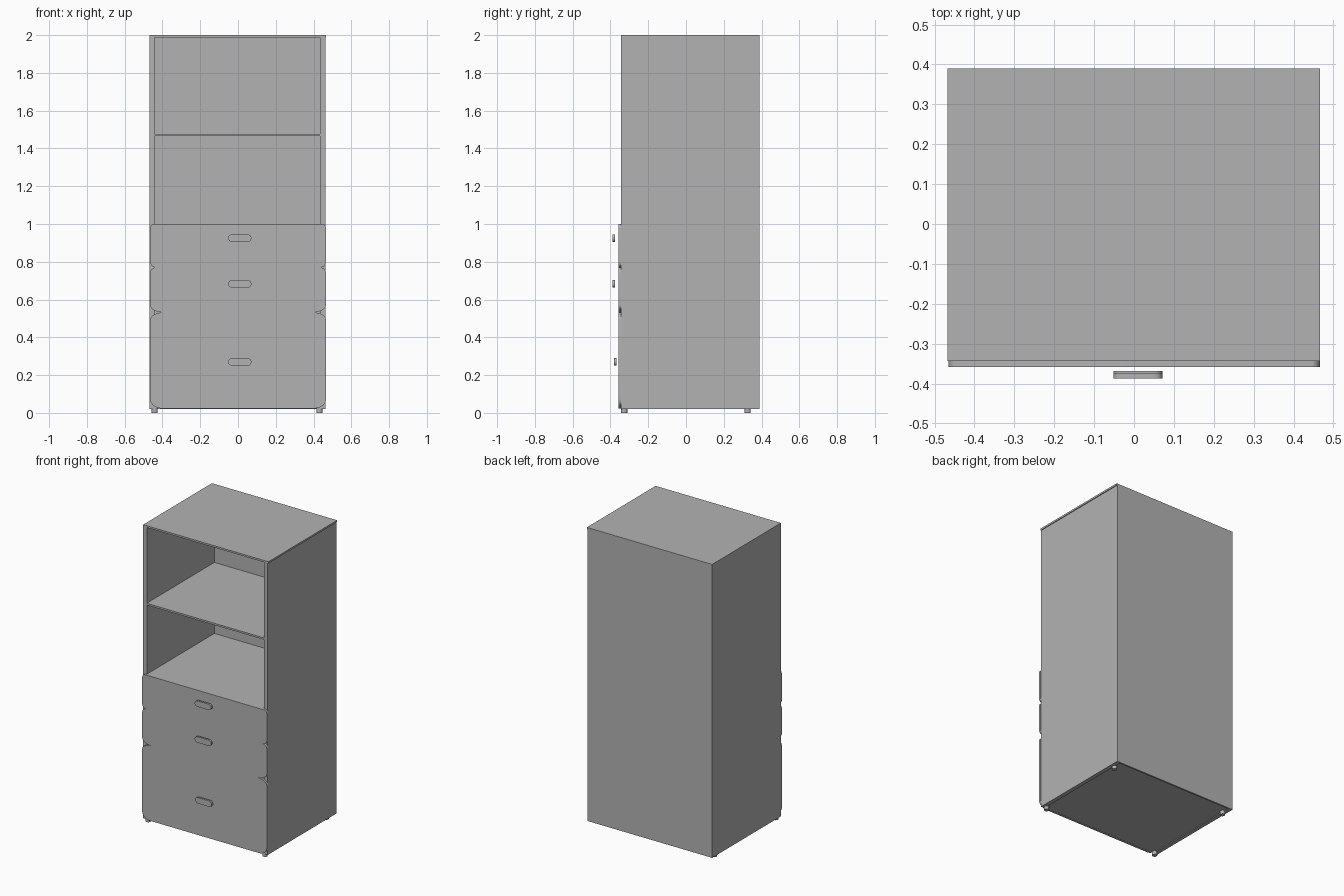
import bpy, bmesh, math

if "Cube" in bpy.data.objects:
    bpy.data.objects.remove(bpy.data.objects["Cube"])

# Single painted-metal colour
grey = bpy.data.materials.new("plain_grey")
grey.use_nodes = True
COLOUR = (0.45, 0.45, 0.45, 1)
grey.diffuse_color = COLOUR
grey.node_tree.nodes["Principled BSDF"].inputs["Base Color"].default_value = COLOUR


def finish(name, bm):
    bmesh.ops.recalc_face_normals(bm, faces=bm.faces)
    mesh = bpy.data.meshes.new(name)
    bm.to_mesh(mesh)
    bm.free()
    mesh.materials.append(grey)
    obj = bpy.data.objects.new(name, mesh)
    bpy.context.collection.objects.link(obj)
    return obj


def smooth(obj):
    bpy.ops.object.select_all(action="DESELECT")
    obj.select_set(True)
    bpy.context.view_layer.objects.active = obj
    bpy.ops.object.shade_smooth_by_angle(angle=math.radians(35))


def box(name, xs, ys, zs):
    bm = bmesh.new()
    bmesh.ops.create_cube(bm, size=1)
    for v in bm.verts:
        v.co = [(a + b) / 2 + c * (b - a) for c, (a, b) in zip(v.co, (xs, ys, zs))]
    return finish(name, bm)


def rounded_plate(name, xs, ys, zs, top, bottom, steps=8):
    """Plate facing the front; top and bottom give corner radii along x and z."""
    corners = [(xs[1], zs[1], -1, -1, top), (xs[0], zs[1], 1, -1, top),
               (xs[0], zs[0], 1, 1, bottom), (xs[1], zs[0], -1, 1, bottom)]
    bm = bmesh.new()
    ring = []
    for i, (x, z, sx, sz, (rx, rz)) in enumerate(corners):
        for k in range(steps + 1):
            a = math.pi / 2 * (i + k / steps)
            ring.append(bm.verts.new((x + sx * rx + rx * math.cos(a), ys[0],
                                      z + sz * rz + rz * math.sin(a))))
    face = bm.faces.new(ring)
    extruded = bmesh.ops.extrude_face_region(bm, geom=[face], use_keep_orig=True)["geom"]
    for v in extruded:
        if isinstance(v, bmesh.types.BMVert):
            v.co.y = ys[1]
    bmesh.ops.remove_doubles(bm, verts=bm.verts, dist=1e-5)
    smooth(finish(name, bm))


# Carcass panels
LEFT, RIGHT = 0.462, -0.468
IN_LEFT, IN_RIGHT = 0.434, -0.441
FRONT, BACK, BASE, TOP = -0.343, 0.39, 0.02, 2.0
inside = (IN_RIGHT, IN_LEFT)
depth = (FRONT, BACK - 0.012)
box("left_side_panel", (IN_LEFT, LEFT), (FRONT, BACK), (BASE, TOP - 0.012))
box("right_side_panel", (RIGHT, IN_RIGHT), (FRONT, BACK), (BASE, TOP - 0.012))
box("top_panel", (RIGHT, 0.467), (FRONT, BACK), (TOP - 0.012, TOP))
box("back_panel", inside, (BACK - 0.012, BACK), (BASE, TOP - 0.012))
box("shelf", inside, depth, (1.465, 1.477))
box("compartment_floor", inside, depth, (0.985, 0.998))
box("bottom_panel", inside, depth, (BASE + 0.005, BASE + 0.017))

# Drawer fronts: height range, top corner radii, bottom corner radii, handle height, handle offset
drawers = [
    ("upper", (0.77, 1.0), (0.02, 0.025), (0.03, 0.03), 0.925, 0),
    ("middle", (0.532, 0.77), (0.03, 0.03), (0.07, 0.04), 0.683, 0),
    ("lower", (0.024, 0.532), (0.07, 0.04), (0.06, 0.05), 0.27, 0.006),
]
for label, zs, top, bottom, grip, back in drawers:
    rounded_plate(label + "_drawer_front", (-0.465, 0.466), (-0.358, FRONT), zs, top, bottom)
    rounded_plate(label + "_drawer_handle", (-0.052, 0.071),
                  (-0.388 + back, -0.375 + back),
                  (grip - 0.02, grip + 0.02), (0.02, 0.02), (0.02, 0.02))

# Short round feet
for side, x in (("left", 0.431), ("right", -0.441)):
    for end, y in (("front", -0.327), ("back", 0.326)):
        bm = bmesh.new()
        bmesh.ops.create_cone(bm, cap_ends=True, segments=20, radius1=0.016,
                              radius2=0.016, depth=0.026)
        bmesh.ops.translate(bm, verts=bm.verts, vec=(x, y, 0.013))
        smooth(finish(f"{end}_{side}_foot", bm))
